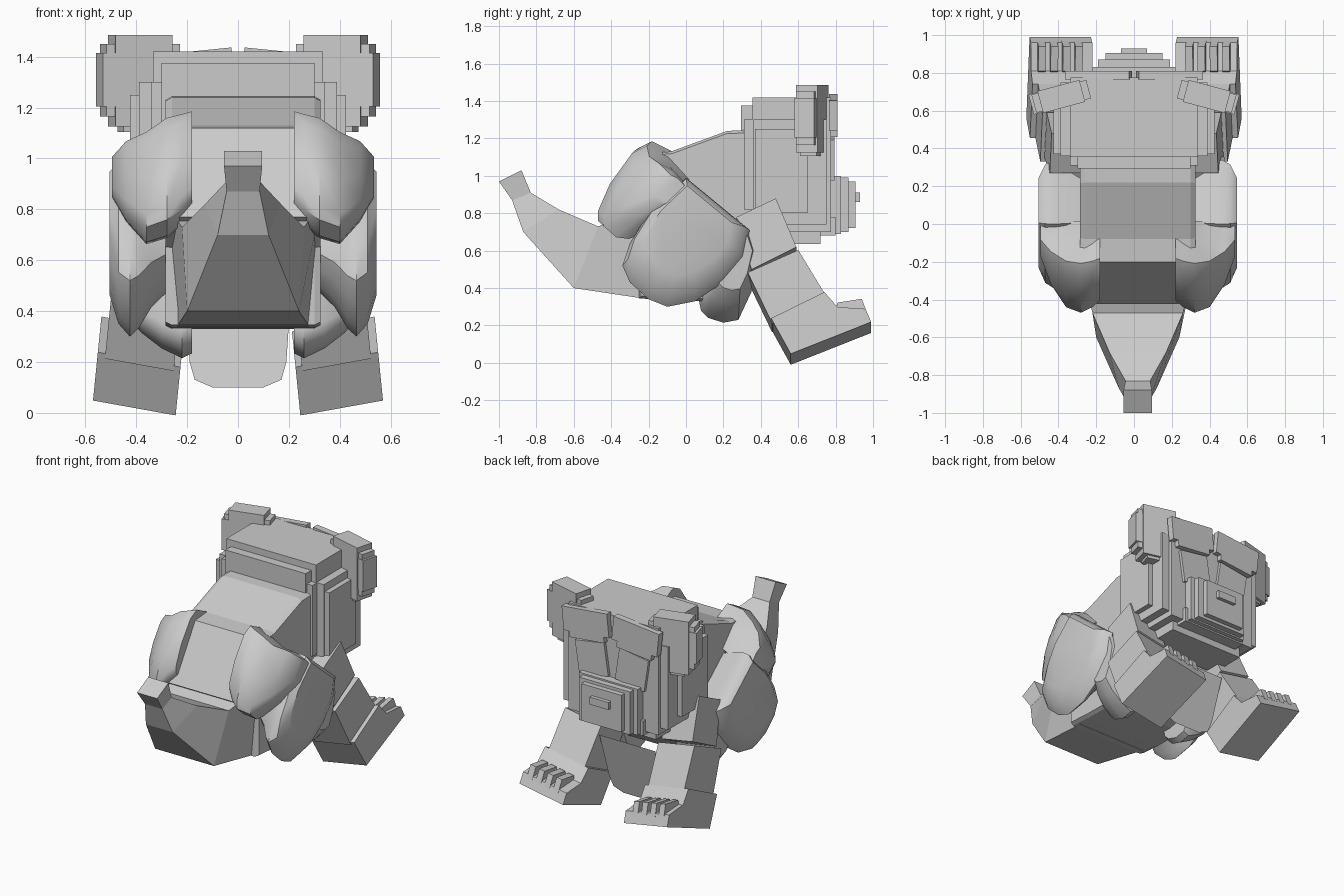
import bpy, bmesh, math
from mathutils import Matrix

cube = bpy.data.objects.get("Cube")
if cube:
    bpy.data.objects.remove(cube, do_unlink=True)

grey = bpy.data.materials.new("plain_grey")
grey.use_nodes = True
grey.diffuse_color = (0.6, 0.6, 0.6, 1)
grey.node_tree.nodes["Principled BSDF"].inputs["Base Color"].default_value = (0.6, 0.6, 0.6, 1)
BODY_X = 0.02  # body axis sits slightly off the head axis


def finish(name, bm, smooth=False, closed=True):
    if closed:
        bmesh.ops.recalc_face_normals(bm, faces=bm.faces)
    mesh = bpy.data.meshes.new(name)
    bm.to_mesh(mesh)
    bm.free()
    obj = bpy.data.objects.new(name, mesh)
    bpy.context.collection.objects.link(obj)
    mesh.materials.append(grey)
    if smooth:
        bpy.ops.object.select_all(action="DESELECT")
        obj.select_set(True)
        bpy.context.view_layer.objects.active = obj
        bpy.ops.object.shade_smooth_by_angle(angle=math.radians(35))


def loft(name, rings, smooth=False):
    """Skin a list of equal-length point rings and cap both ends."""
    bm = bmesh.new()
    loops = [[bm.verts.new(p) for p in ring] for ring in rings]
    n = len(loops[0])
    for a, b in zip(loops, loops[1:]):
        for i in range(n):
            j = (i + 1) % n
            bm.faces.new((a[i], a[j], b[j], b[i]))
    bm.faces.new(loops[0])
    bm.faces.new(loops[-1])
    finish(name, bm, smooth)


def lobe(name, outline, layers, pivot, side=1, smooth=False):
    """Side outline (y, z) stacked along x; each layer is (x, scale about pivot, lift)."""
    py, pz = pivot
    loft(name, [[(BODY_X + side * x, py + (y - py) * k, pz + (z - pz) * k + lift)
                 for y, z in outline] for x, k, lift in layers], smooth)


def boxes(name, parts, matrix=Matrix()):
    """Several boxes in one object, each (half width, y0, y1, z0, z1)."""
    bm = bmesh.new()
    for w, y0, y1, z0, z1 in parts:
        m = Matrix.Translation((0, (y0 + y1) / 2, (z0 + z1) / 2)) @ Matrix.Diagonal((2 * w, y1 - y0, z1 - z0, 1))
        bmesh.ops.create_cube(bm, size=1, matrix=matrix @ m)
    finish(name, bm)


# Torso
lobe("torso", [(.45, 1.25), (.22, 1.24), (-.08, 1.13), (-.2, 1.12), (-.42, .77),
               (-.25, .65), (-.25, .345), (-.1, .335), (.15, .33), (.3, .37), (.45, .6)],
     [(-.305, .97, 0), (-.28, 1, 0), (.28, 1, 0), (.305, .97, 0)], (.1, .75))

# Rump tapering into the raised tail: top point, bottom point, half widths
tail = [((-.2, .82), (-.2, .34), .305, .26), ((-.47, .73), (-.6, .4), .24, .22),
        ((-.68, .82), (-.87, .7), .15, .1), ((-.83, .91), (-.93, .87), .065, .065),
        ((-.88, 1.03), (-1, .97), .075, .075)]
loft("tail", [[(BODY_X - a, *t), (BODY_X + a, *t), (BODY_X + b, *u), (BODY_X - b, *u)]
              for t, u, a, b in tail])

# Thin rounded chest flap between the front legs, facing backwards
bm = bmesh.new()
half = [(.1, .1), (.17, .13), (.19, .2), (.21, .5)]
rim = half + [(-x, z) for x, z in reversed(half)]
bm.faces.new([bm.verts.new((x, .5 + z * .25, z)) for x, z in rim])
finish("chest_flap", bm, closed=False)

for side, tag in ((1, "left"), (-1, "right")):
    # Hip flap, thigh and tucked hind foot
    lobe(tag + "_hip", [(-.23, 1.185), (-.32, 1.14), (-.45, .96), (-.52, .8), (-.52, .74), (-.44, .67),
                        (-.36, .66), (-.25, .7), (.02, .99), (-.1, 1.12)],
         [(.2, .77, .059), (.24, .84, .03), (.3, .9, 0), (.38, .84, -.04), (.46, .6, -.015), (.515, .3, 0)],
         (-.02, .93), side, smooth=True)
    lobe(tag + "_thigh", [(0, .99), (.34, .71), (.31, .56), (.2, .43), (.05, .33), (-.1, .3), (-.2, .34),
                          (-.3, .43), (-.34, .52), (-.3, .64), (-.2, .8)],
         [(.28, .65, .06), (.36, .8, .04), (.41, .94, .01), (.445, 1, 0), (.49, .92, .02), (.525, .7, .05)],
         (.02, .68), side, smooth=True)
    lobe(tag + "_hind_foot", [(.07, .33), (.08, .28), (.12, .24), (.2, .215), (.28, .23),
                              (.35, .38), (.4, .6), (.35, .75), (.15, .6)],
         [(.2, .95, 0), (.24, 1, 0), (.32, .9, 0), (.4, .74, 0), (.46, .55, 0)], (.3, .6), side, smooth=True)

    # Front leg and paw, leaning outwards
    def leaning(name, outline, x0, x1):
        loft(tag + name, [[(side * (x + .1 * (.6 - z)), y, z + .18 * (x - .24)) for y, z in outline]
                          for x in (x0, x1)])
    leaning("_upper_leg", [(.35, .46), (.27, .74), (.48, .84), (.59, .58)], .23, .46)
    leaning("_lower_leg", [(.33, .44), (.6, .56), (.74, .33), (.46, .17)], .21, .48)
    leaning("_paw", [(.455, .19), (.74, .33), (.81, .25), (.96, .24), (.99, .17), (.56, 0)], .185, .51)
    for i in range(4):
        x = .24 + i * .065
        leaning("_toe_%d" % (i + 1), [(.79, .2), (.81, .28), (.94, .3), (.97, .22)], x, x + .04)

    # Stepped ear, turned outwards
    turn = Matrix.Translation((side * .385, .675, 1.295)) @ Matrix.Rotation(-side * math.radians(15), 4, "Z")
    boxes(tag + "_ear", [(.165, -.055, .055, -.09, .12), (.15, -.05, .05, -.13, .155),
                         (.115, -.06, .06, -.17, .19), (.08, -.045, .045, -.19, .19)], turn)

    # Brow and eye plates, tilted towards the middle
    plate = Matrix.Translation((side * .185, .785, 1.32)) @ Matrix.Rotation(side * .1, 4, "Y")
    boxes(tag + "_brow", [(.17, -.02, .025, -.06, .1), (.13, -.02, .025, -.1, .1)], plate)
    plate = Matrix.Translation((side * .15, .775, 1.1)) @ Matrix.Rotation(side * .15, 4, "Y")
    boxes(tag + "_eye_plate", [(.11, -.02, .02, -.11, .11)], plate)

# Head built from stepped blocks
boxes("head_back", [(.3, .295, .37, .85, 1.375), (.34, .31, .37, .82, 1.3)])
boxes("skull", [(.335, .355, .775, .7, 1.42), (.39, .36, .75, .74, 1.3), (.425, .37, .65, .8, 1.25)])
boxes("jaw", [(.28, .46, .72, .635, .75), (.24, .72, .8, .68, .78)])
boxes("muzzle", [(.22, .77, .83, .69, 1.0), (.19, .83, .87, .7, .99), (.15, .87, .905, .72, .97)])
boxes("nose", [(.07, .9, .93, .86, .91)])
